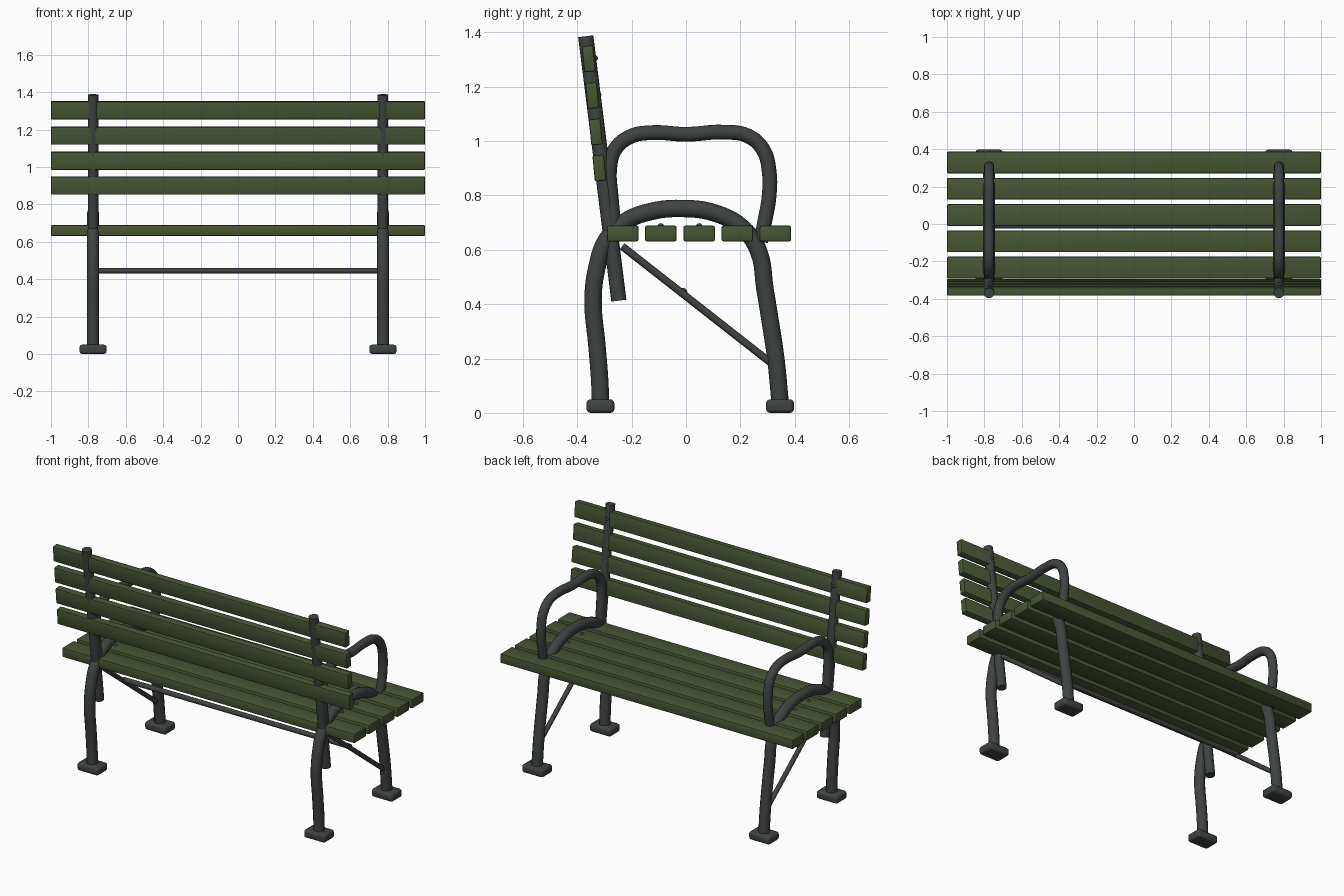
import bpy, math
from mathutils import Vector

if "Cube" in bpy.data.objects:
    bpy.data.objects.remove(bpy.data.objects["Cube"])


def material(name, rgb):
    m = bpy.data.materials.new(name)
    m.diffuse_color = (*rgb, 1)
    m.use_nodes = True
    m.node_tree.nodes["Principled BSDF"].inputs["Base Color"].default_value = m.diffuse_color
    return m


GREEN = material("green_wood", (0.062, 0.092, 0.034))
IRON = material("dark_iron", (0.048, 0.057, 0.052))
SIDE_X = 0.775


def finish(ob, name, mat, angle=35):
    ob.name = name
    ob.data.materials.clear()
    ob.data.materials.append(mat)
    bpy.ops.object.select_all(action='DESELECT')
    ob.select_set(True)
    bpy.context.view_layer.objects.active = ob
    bpy.ops.object.shade_smooth_by_angle(angle=math.radians(angle))
    return ob


def block(name, loc, size, mat, bevel, tilt=0, segments=2):
    bpy.ops.mesh.primitive_cube_add(size=1, location=loc)
    ob = bpy.context.object
    ob.scale = size
    bpy.ops.object.transform_apply(location=False, rotation=False, scale=True)
    mod = ob.modifiers.new("round_edges", 'BEVEL')
    mod.width, mod.segments = bevel, segments
    bpy.ops.object.modifier_apply(modifier=mod.name)
    ob.rotation_euler.x = tilt
    return finish(ob, name, mat)


def tube(name, x, path, radius):
    """Bent iron tube following (y, z) points at a given x."""
    cu = bpy.data.curves.new(name, 'CURVE')
    cu.dimensions = '3D'
    cu.bevel_depth, cu.bevel_resolution = radius, 4
    cu.resolution_u, cu.use_fill_caps = 5, True
    sp = cu.splines.new('BEZIER')
    sp.bezier_points.add(len(path) - 1)
    for p, (y, z) in zip(sp.bezier_points, path):
        p.co = (x, y, z)
        p.handle_left_type = p.handle_right_type = 'AUTO'
    ob = bpy.data.objects.new(name, cu)
    bpy.context.collection.objects.link(ob)
    bpy.ops.object.select_all(action='DESELECT')
    ob.select_set(True)
    bpy.context.view_layer.objects.active = ob
    bpy.ops.object.convert(target='MESH')
    return finish(bpy.context.object, name, IRON)


def rod(name, a, b, radius, sides=16):
    """Straight cylinder between two points."""
    a, b = Vector(a), Vector(b)
    d = b - a
    bpy.ops.mesh.primitive_cylinder_add(vertices=sides, radius=radius, depth=d.length,
                                        location=(a + b) / 2)
    ob = bpy.context.object
    ob.rotation_euler = d.to_track_quat('Z', 'Y').to_euler()
    return finish(ob, name, IRON)


def bolt(name, loc):
    bpy.ops.mesh.primitive_uv_sphere_add(segments=10, ring_count=6, radius=0.012, location=loc)
    finish(bpy.context.object, name, IRON, 60)


# Seat slats
seat_ys = [-0.233 + i * 0.1405 for i in range(5)]
for i, y in enumerate(seat_ys):
    block(f"seat_slat_{i+1}", (0, y, 0.66), (2, 0.116, 0.058), GREEN, 0.007)

# Backrest slats, leaning back
back = [(-0.319, 0.901), (-0.332, 1.034), (-0.345, 1.168), (-0.358, 1.303)]
LEAN = math.radians(5.4)
for i, (y, z) in enumerate(back):
    block(f"back_slat_{i+1}", (0, y, z), (2, 0.042, 0.096), GREEN, 0.006, LEAN)

# Side frames
leg_arch = [(-0.315, 0.03), (-0.317, 0.11), (-0.328, 0.25), (-0.342, 0.415), (-0.328, 0.534),
            (-0.292, 0.637), (-0.225, 0.703), (-0.133, 0.74), (-0.011, 0.752), (0.107, 0.735),
            (0.206, 0.682), (0.265, 0.60), (0.291, 0.453), (0.309, 0.343), (0.331, 0.195),
            (0.347, 0.03)]
arm = [(0.275, 0.63), (0.289, 0.70), (0.306, 0.80), (0.306, 0.888), (0.284, 0.968),
       (0.228, 1.019), (0.144, 1.033), (0.0, 1.025), (-0.133, 1.031), (-0.206, 1.016),
       (-0.262, 0.968), (-0.281, 0.895), (-0.276, 0.803), (-0.262, 0.66)]

for side, x in (("left", -SIDE_X), ("right", SIDE_X)):
    tube(f"leg_arch_{side}", x, leg_arch, 0.032)
    tube(f"armrest_{side}", x, arm, 0.027)
    rod(f"back_post_{side}", (x, -0.247, 0.413), (x, -0.369, 1.386), 0.028)
    rod(f"brace_{side}", (x, -0.235, 0.613), (x, 0.31, 0.186), 0.014, 12)
    # Foot pads
    for end, y in (("front", -0.315), ("rear", 0.346)):
        block(f"foot_{end}_{side}", (x, y, 0.025), (0.145, 0.103, 0.05), IRON, 0.015, 0, 3)
    # Bolt heads holding the slats
    for i, y in enumerate(seat_ys[1:4]):
        bolt(f"seat_bolt_{side}_{i+1}", (x, y, 0.686))
    for i, (y, z) in enumerate(back):
        bolt(f"back_bolt_{side}_{i+1}", (x, y + 0.022, z + 0.002))

# Stretcher joining the two braces
rod("stretcher", (-SIDE_X, -0.01, 0.445), (SIDE_X, -0.01, 0.445), 0.015, 12)
